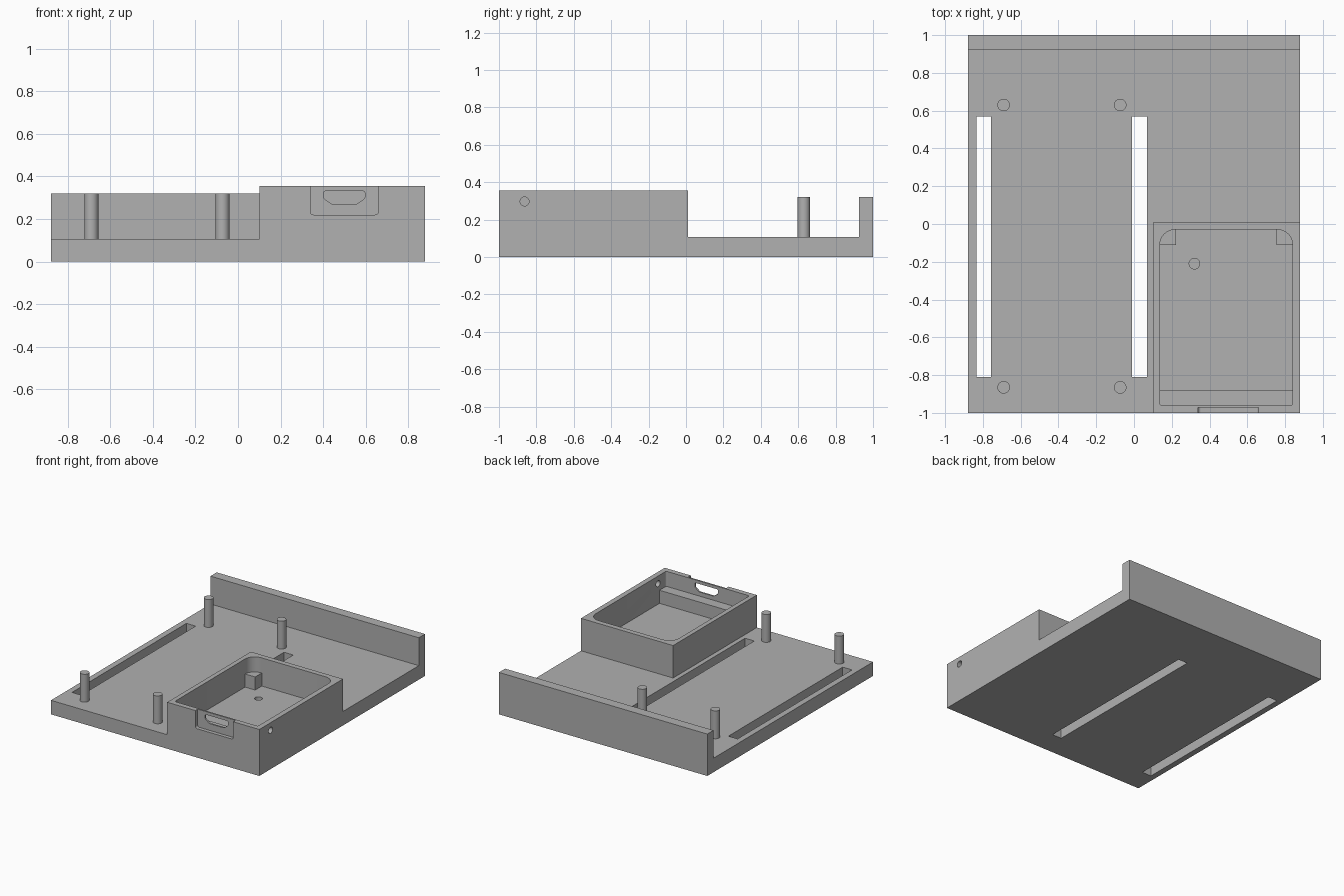
import bpy, bmesh, math
from mathutils import Vector

cube = bpy.data.objects.get("Cube")
if cube:
    bpy.data.objects.remove(cube, do_unlink=True)

grey = bpy.data.materials.new("plain grey")
grey.use_nodes = True
COLOUR = (0.44, 0.44, 0.44, 1)
grey.diffuse_color = COLOUR
grey.node_tree.nodes["Principled BSDF"].inputs["Base Color"].default_value = COLOUR

FLOOR, WALL_TOP, BOX_TOP = 0.107, 0.32, 0.355


def rounded(corners, steps=8):
    """Outline of a convex polygon given as (a, b, corner radius)."""
    pts = []
    for i, (a, b, r) in enumerate(corners):
        p = Vector((a, b))
        if r == 0:
            pts.append(p)
            continue
        u = (Vector(corners[i - 1][:2]) - p).normalized()
        v = (Vector(corners[(i + 1) % len(corners)][:2]) - p).normalized()
        half = u.angle(v) / 2
        centre = p + (u + v).normalized() * (r / math.sin(half))
        start = p + u * (r / math.tan(half)) - centre
        end = p + v * (r / math.tan(half)) - centre
        sweep = math.pi - 2 * half
        for k in range(steps + 1):
            t = k / steps
            pts.append(centre + (start * math.sin((1 - t) * sweep)
                                 + end * math.sin(t * sweep)) / math.sin(sweep))
    return pts


def circle(a, b, r, n=32):
    return [(a + r * math.cos(i * math.tau / n), b + r * math.sin(i * math.tau / n))
            for i in range(n)]


def prism(name, outline, lo, hi, axis="z"):
    """Extrude an outline along an axis; the outline is in the other two axes."""
    place = {"z": lambda a, b, c: (a, b, c), "y": lambda a, b, c: (a, c, b),
             "x": lambda a, b, c: (c, a, b)}[axis]
    bm = bmesh.new()
    low = [bm.verts.new(place(a, b, lo)) for a, b in outline]
    high = [bm.verts.new(place(a, b, hi)) for a, b in outline]
    bm.faces.new(low)
    bm.faces.new(high)
    for i in range(len(low)):
        bm.faces.new((low[i - 1], low[i], high[i], high[i - 1]))
    bmesh.ops.recalc_face_normals(bm, faces=bm.faces)
    mesh = bpy.data.meshes.new(name)
    bm.to_mesh(mesh)
    bm.free()
    mesh.materials.append(grey)
    ob = bpy.data.objects.new(name, mesh)
    bpy.context.collection.objects.link(ob)
    return ob


def block(name, x, y, z):
    return prism(name, [(x[0], y[0]), (x[1], y[0]), (x[1], y[1]), (x[0], y[1])], *z)


def activate(ob):
    bpy.ops.object.select_all(action="DESELECT")
    ob.select_set(True)
    bpy.context.view_layer.objects.active = ob


def combine(ob, tool, operation="DIFFERENCE"):
    mod = ob.modifiers.new("cut", "BOOLEAN")
    mod.operation, mod.solver, mod.object = operation, "EXACT", tool
    tool.hide_render = True
    activate(ob)
    bpy.ops.object.modifier_apply(modifier=mod.name)
    bpy.data.objects.remove(tool, do_unlink=True)


def smooth(ob):
    activate(ob)
    bpy.ops.object.shade_smooth_by_angle(angle=math.radians(30))


# Base plate with two long slots
base = block("base_plate", (-0.88, 0.88), (-1, 1), (0, FLOOR))
for x in (-0.835, -0.01):
    combine(base, block("slot_cutter", (x, x + 0.078), (-0.81, 0.57), (-0.1, 0.3)))

# Back wall
block("back_wall", (-0.88, 0.88), (0.925, 1), (FLOOR, WALL_TOP))

# Four mounting posts
for x, side in ((-0.69, "right"), (-0.073, "left")):
    for y, end in ((-0.865, "front"), (0.63, "back")):
        smooth(prism(f"{end}_{side}_post", circle(x, y, 0.033), FLOOR - 0.01, WALL_TOP))

# Open box with a cavity rounded at the back
box = block("open_box", (0.102, 0.88), (-1, 0.01), (FLOOR, BOX_TOP))
cavity = rounded([(0.137, -0.96, 0.012), (0.84, -0.96, 0.012),
                  (0.84, -0.03, 0.08), (0.137, -0.03, 0.08)])
combine(box, prism("cavity_cutter", cavity, 0.14, 0.5))

# Front recess, connector opening, side hole and floor hole
recess = rounded([(0.34, 0.22, 0.015), (0.66, 0.22, 0.015), (0.66, 0.5, 0), (0.34, 0.5, 0)])
combine(box, prism("recess_cutter", recess, -1.1, -0.972, "y"))
opening = rounded([(0.44, 0.271, 0.02), (0.56, 0.271, 0.02), (0.598, 0.298, 0.02),
                   (0.598, 0.332, 0.012), (0.402, 0.332, 0.012), (0.402, 0.298, 0.02)], 5)
combine(box, prism("opening_cutter", opening, -1.1, -0.9, "y"))
combine(box, prism("side_hole_cutter", circle(-0.863, 0.297, 0.024), 0.8, 1, "x"))
combine(box, prism("floor_hole_cutter", circle(0.32, -0.21, 0.028), 0.115, 0.2))
smooth(box)

# Supports inside the box: front ledge and two back corner blocks
block("front_ledge", (0.13, 0.847), (-0.967, -0.88), (0.135, 0.24))
for side, x in (("right", (0.13, 0.222)), ("left", (0.755, 0.847))):
    corner = block(f"{side}_corner_support", x, (-0.11, -0.023), (0.135, 0.24))
    combine(corner, prism("corner_trim", cavity, 0.1, 0.5), "INTERSECT")
